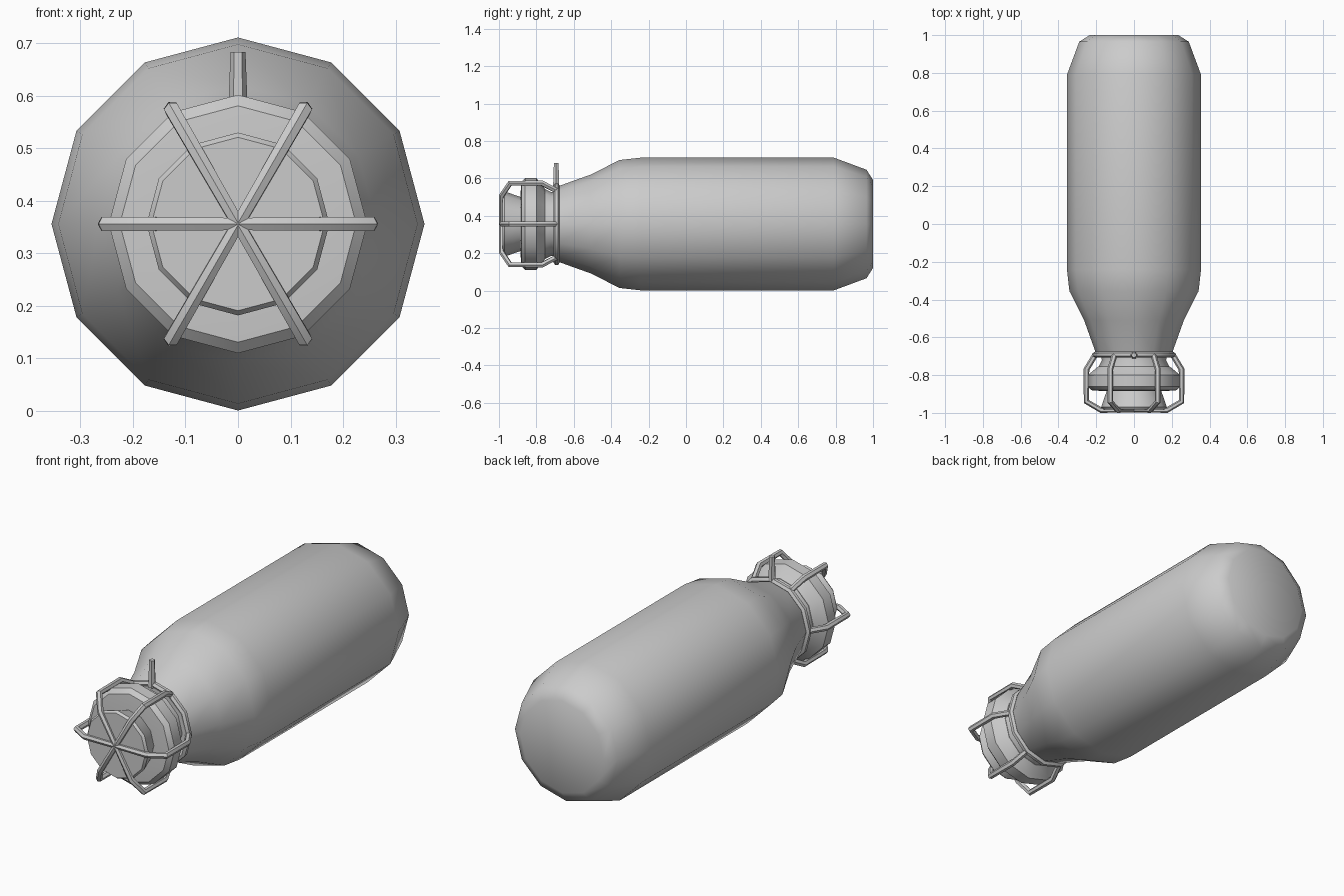
import bpy, bmesh
from math import sin, cos, pi, radians

if "Cube" in bpy.data.objects:
    bpy.data.objects.remove(bpy.data.objects["Cube"])

CZ = 0.356  # height of the cylinder axis


def finish(ob, angle=40):
    bpy.ops.object.select_all(action='DESELECT')
    ob.select_set(True)
    bpy.context.view_layer.objects.active = ob
    bpy.ops.object.shade_smooth_by_angle(angle=radians(angle))
    return ob


def from_bmesh(name, bm):
    bmesh.ops.recalc_face_normals(bm, faces=bm.faces[:])
    me = bpy.data.meshes.new(name)
    bm.to_mesh(me)
    bm.free()
    ob = bpy.data.objects.new(name, me)
    bpy.context.collection.objects.link(ob)
    return finish(ob)


def lathe(name, profile, closed=False, n=12):
    """Spin (y, radius) points about the long axis."""
    bm = bmesh.new()
    rings = [[bm.verts.new((r * sin(2 * pi * i / n), y, CZ + r * cos(2 * pi * i / n)))
              for i in range(n)] for y, r in profile]
    pairs = list(zip(rings, rings[1:]))
    if closed:
        pairs.append((rings[-1], rings[0]))
    else:
        bm.faces.new(rings[0])
        bm.faces.new(rings[-1])
    for a, b in pairs:
        for i in range(n):
            j = (i + 1) % n
            bm.faces.new((a[i], a[j], b[j], b[i]))
    return from_bmesh(name, bm)


def tube(name, pts, radii, thick):
    """Round bar along a polyline, converted to mesh."""
    cu = bpy.data.curves.new(name, 'CURVE')
    cu.dimensions = '3D'
    cu.bevel_depth = thick
    cu.bevel_resolution = 1
    cu.use_fill_caps = True
    sp = cu.splines.new('POLY')
    sp.points.add(len(pts) - 1)
    for p, co, r in zip(sp.points, pts, radii):
        p.co = (*co, 1)
        p.radius = r
    ob = bpy.data.objects.new(name, cu)
    bpy.context.collection.objects.link(ob)
    bpy.ops.object.select_all(action='DESELECT')
    ob.select_set(True)
    bpy.context.view_layer.objects.active = ob
    bpy.ops.object.convert(target='MESH')
    return finish(bpy.context.object)


# Bottle body with rounded base and tapered shoulder
lathe("body", [(1.0, 0.235), (0.965, 0.29), (0.79, 0.355), (-0.24, 0.355),
               (-0.355, 0.342), (-0.51, 0.264), (-0.68, 0.203), (-0.70, 0.195)])

# Valve: neck, wide collar and front knob
lathe("neck", [(-0.68, 0.18), (-0.72, 0.17), (-0.78, 0.20), (-0.80, 0.20)])
lathe("collar", [(-0.755, 0.19), (-0.79, 0.232), (-0.80, 0.246), (-0.86, 0.246),
                 (-0.88, 0.225), (-0.885, 0.16)])
lathe("knob", [(-0.87, 0.14), (-0.90, 0.15), (-0.97, 0.174), (-0.982, 0.165)])

# Ring around the neck
lathe("neck_ring", [(-0.692 + 0.016 * cos(k * pi / 3), 0.206 + 0.016 * sin(k * pi / 3))
                    for k in range(6)], closed=True)

# Guard cage: six bent bars meeting at the front
for k in range(6):
    a = k * pi / 3
    path = [(-0.692, 0.205), (-0.77, 0.252), (-0.94, 0.252), (-0.985, 0.175), (-0.985, 0.0)]
    pts = [(r * cos(a), y, CZ + r * sin(a)) for y, r in path]
    tube(f"guard_bar_{k + 1}", pts, [1, 1.05, 1.05, 1, 0.9], 0.015)

# Tapered stem on top of the ring
tube("stem", [(0, -0.694, CZ + 0.19), (0, -0.694, 0.683)], [1.3, 0.95], 0.015)
